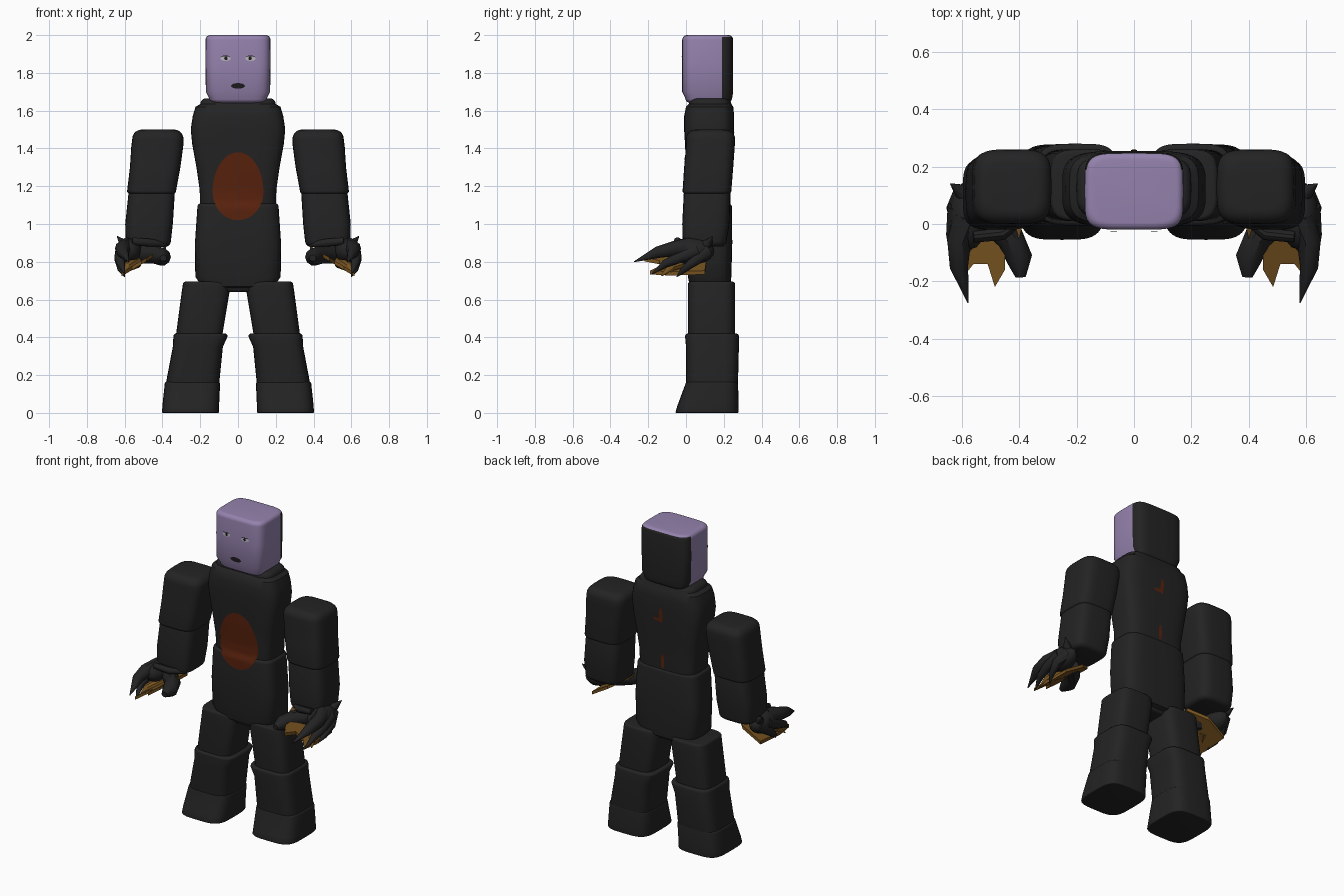
import bpy, bmesh
from math import cos, sin, pi, tau, copysign
from mathutils import Vector, Matrix
from mathutils.bvhtree import BVHTree

cube = bpy.data.objects.get("Cube")
if cube:
    bpy.data.objects.remove(cube)


def material(name, r, g, b):
    m = bpy.data.materials.new(name)
    m.use_nodes = True
    m.diffuse_color = (r, g, b, 1)
    bsdf = m.node_tree.nodes["Principled BSDF"]
    bsdf.inputs["Base Color"].default_value = (r, g, b, 1)
    bsdf.inputs["Roughness"].default_value = 0.8
    return m


BLACK = material("charcoal", .017, .017, .017)
PURPLE = material("lilac", .30, .225, .42)
RED = material("rust_red", .10, .016, .004)
BROWN = material("ochre_brown", .18, .085, .014)
WHITE = material("eye_grey", .5, .48, .52)
DARK = material("mouth_dark", .012, .01, .012)
made = []


def finish(name, bm, *mats, normals=True):
    if normals:
        bmesh.ops.recalc_face_normals(bm, faces=bm.faces)
    me = bpy.data.meshes.new(name)
    bm.to_mesh(me)
    bm.free()
    for m in mats:
        me.materials.append(m)
    ob = bpy.data.objects.new(name, me)
    bpy.context.collection.objects.link(ob)
    made.append(ob)
    return ob


def skin(bm, rings):
    """Bridge equal rings of points and close both ends."""
    rows = [[bm.verts.new(p) for p in ring] for ring in rings]
    n = len(rows[0])
    for a, b in zip(rows, rows[1:]):
        for i in range(n):
            j = (i + 1) % n
            bm.faces.new((a[i], a[j], b[j], b[i]))
    bm.faces.new(rows[0][::-1])
    bm.faces.new(rows[-1])


def rounded_loft(sections, low=.02, high=.02, s=1, power=4, n=40):
    """Sections are (z, x0, x1, y0, y1) from bottom to top; ends are rounded."""
    steps = [i * pi / 10 for i in range(6)]
    z, *box = sections[0]
    rows = [(z + low * (1 - sin(a)), box, low * (1 - cos(a))) for a in steps[::-1]]
    rows += [(q[0], q[1:], 0) for q in sections[1:-1]]
    z, *box = sections[-1]
    rows += [(z - high * (1 - sin(a)), box, high * (1 - cos(a))) for a in steps]
    rings = []
    for z, (x0, x1, y0, y1), inset in rows:
        hx, hy = (x1 - x0) / 2 - inset, (y1 - y0) / 2 - inset
        ring = []
        for i in range(n):
            c, d = cos(tau * i / n), sin(tau * i / n)
            px = copysign(abs(c) ** (2 / power), c) * hx
            py = copysign(abs(d) ** (2 / power), d) * hy
            ring.append((s * ((x0 + x1) / 2 + px), (y0 + y1) / 2 + py, z))
        rings.append(ring)
    bm = bmesh.new()
    skin(bm, rings)
    return bm


def horn(name, s, mat, points, radii, n=10):
    """Tapered tube through a few points."""
    pts = [Vector((s * x, y, z)) for x, y, z in points]
    rings = []
    for i, p in enumerate(pts):
        t = pts[min(i + 1, len(pts) - 1)] - pts[max(i - 1, 0)]
        u = t.cross(Vector((0, 0, 1))).normalized()
        v = t.cross(u).normalized()
        rings.append([p + radii[i] * (u * cos(tau * k / n) + v * sin(tau * k / n))
                      for k in range(n)])
    bm = bmesh.new()
    skin(bm, rings)
    finish(name, bm, mat)


def decal(name, targets, mat, outline, side=-1, lift=.004, steps=6):
    """Thin patch draped on the front (side -1) or back (side 1)."""
    trees = [BVHTree.FromPolygons([v.co for v in t.data.vertices],
             [p.vertices for p in t.data.polygons]) for t in targets]
    cx = sum(p[0] for p in outline) / len(outline)
    cz = sum(p[1] for p in outline) / len(outline)
    bm = bmesh.new()

    def drop(x, z):
        hits = [t.ray_cast(Vector((x, side, z)), Vector((0, -side, 0)))[0] for t in trees]
        y = max(side * h.y for h in hits if h) * side
        return bm.verts.new((x, y + side * lift, z))

    rows = [[drop(cx + (x - cx) * k / steps, cz + (z - cz) * k / steps)
             for x, z in outline] for k in range(1, steps + 1)]
    n = len(outline)
    bm.faces.new(rows[0])
    for a, b in zip(rows, rows[1:]):
        for i in range(n):
            j = (i + 1) % n
            bm.faces.new((a[i], b[i], b[j], a[j]))
    bm.normal_update()
    if sum(f.normal.y for f in bm.faces) * side < 0:
        bmesh.ops.reverse_faces(bm, faces=bm.faces)
    finish(name, bm, mat, normals=False)


def oval(cx, cz, rx, up, down, n=32):
    return [(cx + rx * cos(tau * i / n),
             cz + (up if i < n / 2 else down) * sin(tau * i / n)) for i in range(n)]


# Head: lilac, with a dark back panel
bm = rounded_loft([(1.64, -.155, .155, -.005, .245), (1.70, -.17, .17, -.02, .25),
                   (1.85, -.173, .173, -.02, .25), (2, -.172, .172, -.02, .25)],
                  .03, .025, power=5)
bmesh.ops.bisect_plane(bm, geom=bm.verts[:] + bm.edges[:] + bm.faces[:],
                       plane_co=(0, .19, 0), plane_no=(0, 1, 0))
bm.normal_update()
for f in bm.faces:
    f.material_index = int(f.calc_center_median().y > .19 and f.normal.z < .6)
head = finish("head", bm, PURPLE, BLACK)

# Body
chest = finish("chest", rounded_loft([
    (1.06, -.20, .20, .01, .235), (1.18, -.203, .203, .01, .235),
    (1.3, -.22, .22, .0, .245), (1.42, -.242, .242, -.005, .25),
    (1.5, -.25, .25, -.01, .255), (1.57, -.24, .24, -.01, .255),
    (1.62, -.225, .225, .0, .25), (1.665, -.20, .20, .015, .24)], .02, .03), BLACK)
hips = finish("hips", rounded_loft([
    (.64, -.10, .10, .04, .21), (.67, -.19, .19, .02, .235),
    (.72, -.226, .226, .01, .24), (.9, -.228, .228, .0, .245),
    (1.11, -.215, .215, -.003, .243)], .02, .02), BLACK)

# Limbs
for s, side in ((1, "left"), (-1, "right")):
    finish(side + "_upper_arm", rounded_loft([
        (1.16, .328, .587, -.018, .24), (1.3, .305, .572, -.01, .25),
        (1.41, .29, .565, .0, .258), (1.5, .288, .56, .0, .26)], .015, .05, s), BLACK)
    finish(side + "_forearm", rounded_loft([
        (.88, .355, .595, -.018, .215), (1.0, .345, .597, -.02, .23),
        (1.18, .335, .58, -.012, .235)], .03, .02, s), BLACK)
    finish(side + "_thigh", rounded_loft([
        (.39, .085, .33, .01, .26), (.64, .045, .298, .01, .26),
        (.695, .05, .292, .01, .26)], .01, .015, s), BLACK)
    finish(side + "_shin", rounded_loft([
        (.14, .10, .383, .0, .275), (.35, .08, .345, .0, .28),
        (.42, .055, .342, -.005, .28)], .01, .015, s), BLACK)
    finish(side + "_foot", rounded_loft([
        (0, .10, .402, -.055, .278), (.04, .10, .40, -.045, .278),
        (.165, .095, .388, -.003, .276)], .006, .012, s), BLACK)

    # Hand: knuckle mass, hooked claws and thumb
    bm = bmesh.new()
    bmesh.ops.create_uvsphere(bm, u_segments=16, v_segments=10, radius=1,
                              matrix=Matrix.Translation((s * .575, .03, .855))
                              @ Matrix.Diagonal((.068, .12, .07, 1)))
    finish(side + "_knuckles", bm, BLACK)
    horn(side + "_long_claw", s, BLACK, [(.58, .02, .88), (.61, -.06, .87),
         (.61, -.15, .85), (.578, -.275, .80)], [.05, .042, .032, .002])
    horn(side + "_middle_claw", s, BLACK, [(.61, .06, .86), (.625, -.04, .82),
         (.62, -.11, .79), (.60, -.18, .735)], [.04, .03, .022, .002])
    horn(side + "_rear_claw", s, BLACK, [(.59, .11, .86), (.625, .05, .81),
         (.62, -.01, .76), (.60, -.05, .72)], [.04, .03, .018, .002])
    horn(side + "_wrist_spike", s, BLACK, [(.57, .08, .87), (.61, .12, .90),
         (.64, .14, .935)], [.04, .022, .002])
    horn(side + "_thumb", s, BLACK, [(.50, .02, .84), (.43, -.05, .835),
         (.40, -.12, .825), (.395, -.185, .82)], [.05, .048, .046, .018])
    horn(side + "_inner_cuff", s, BLACK, [(.38, .02, .89), (.46, -.035, .90),
         (.56, -.045, .91)], [.012, .022, .02])

    # Ragged inner palm, sloping down to the outside
    palm = [(.38, .03), (.40, -.05), (.45, -.09), (.45, -.16), (.485, -.22),
            (.51, -.14), (.56, -.14), (.60, -.19), (.61, -.08), (.60, .10), (.48, .11)]
    bm = bmesh.new()
    skin(bm, [[(s * x, y, .885 + dz - .6 * (x - .38)) for x, y in palm]
              for dz in (-.02, 0)])
    finish(side + "_palm", bm, BROWN)
    horn(side + "_palm_claw", s, BROWN, [(.54, .0, .80), (.59, -.08, .77),
         (.615, -.13, .725)], [.035, .025, .002])

    # Face
    decal(side + "_eye", [head], WHITE, oval(s * .066, 1.876, .027, .012, .012), steps=2)
    decal(side + "_pupil", [head], DARK, oval(s * .064, 1.877, .009, .009, .009),
          lift=.006, steps=1)
    decal(side + "_eyelid", [head], DARK, oval(s * .066, 1.889, .026, .002, .003),
          lift=.006, steps=1)
decal("mouth", [head], DARK, oval(0, 1.73, .037, .016, .013), steps=2)

# Belly patch and torn streaks on the back
decal("belly_patch", [chest, hips], RED, oval(0, 1.17, .135, .21, .15), lift=.005, steps=10)
for name, x, z, w, h in (("lower_streak", 0, 1.16, .012, .05),
                         ("upper_streak", 0, 1.46, .012, .05),
                         ("cross_streak", .025, 1.43, .035, .01)):
    decal(name, [chest], RED, oval(x, z, w, h, h, 12), side=1, steps=2)

bpy.ops.object.select_all(action="DESELECT")
for ob in made:
    if "palm" not in ob.name:
        ob.select_set(True)
bpy.context.view_layer.objects.active = made[0]
bpy.ops.object.shade_smooth_by_angle(angle=pi / 5)
